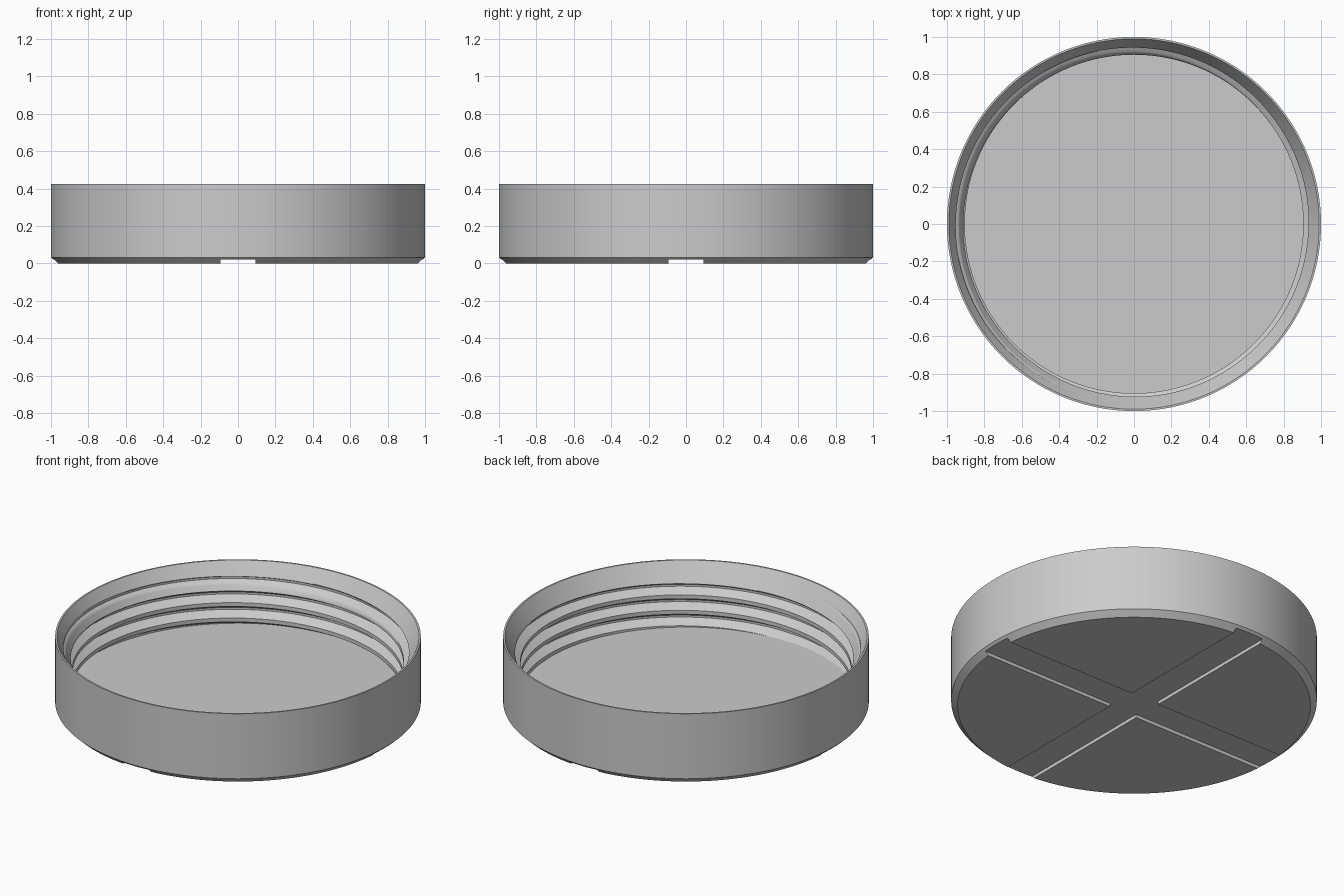
import bpy
import bmesh
from math import cos, sin, tan, pi, radians

cube = bpy.data.objects.get("Cube")
if cube:
    bpy.data.objects.remove(cube, do_unlink=True)

SEGS, STEPS = 192, 16               # segments per turn, steps per thread pitch
TOP, FLOOR = 0.425, 0.06
PITCH, START = 0.093, 0.059
CREST, ROOT, LIP = 0.905, 0.955, 0.99

grey = bpy.data.materials.new("plain_grey")
grey.use_nodes = True
grey.diffuse_color = (0.6, 0.6, 0.6, 1)
grey.node_tree.nodes["Principled BSDF"].inputs["Base Color"].default_value = (0.6, 0.6, 0.6, 1)


def inner_radius(i, z):
    """Threaded wall, opened out by the conical mouth."""
    t = ((z - START) / PITCH - i / SEGS) % 1
    if t < 0.25:
        bite = 0
    elif t < 0.5625:
        bite = (t - 0.25) / 0.3125
    elif t < 0.6875:
        bite = 1
    else:
        bite = (1 - t) / 0.3125
    cone = LIP - tan(radians(30)) * (TOP - z)
    return max(CREST + (ROOT - CREST) * bite, cone)


bm = bmesh.new()


def point(i, r, z):
    a = 2 * pi * i / SEGS
    return bm.verts.new((r * cos(a), r * sin(a), z))


# Threaded inner wall: a helical strip clipped at the floor and the rim
wall = {}


def wall_vert(s, j):
    z = START + PITCH * (s * STEPS + j * SEGS) / (SEGS * STEPS)
    z = min(max(z, FLOOR), TOP)
    key = (s % SEGS, round(z, 6))
    if key not in wall:
        wall[key] = point(key[0], inner_radius(key[0], z), z)
    return wall[key]


for s in range(-2 * SEGS, 5 * SEGS):
    for j in range(STEPS):
        quad = [wall_vert(s, j), wall_vert(s + 1, j),
                wall_vert(s + 1, j + 1), wall_vert(s, j + 1)]
        corners = list(dict.fromkeys(quad))
        if len(corners) > 2:
            bm.faces.new(corners)

# Inside floor
bm.faces.new([wall[(i, FLOOR)] for i in range(SEGS)])

# Rim, outer wall, chamfer and underside
rings = [[wall[(i, TOP)] for i in range(SEGS)]]
for r, z in ((1, TOP), (1, 0.033), (0.965, 0)):
    rings.append([point(i, r, z) for i in range(SEGS)])
for a, b in zip(rings, rings[1:]):
    for i in range(SEGS):
        k = (i + 1) % SEGS
        bm.faces.new((a[i], a[k], b[k], b[i]))
bm.faces.new(rings[-1])
loose = [v for v in bm.verts if not v.link_faces]
bmesh.ops.delete(bm, geom=loose, context='VERTS')
bmesh.ops.recalc_face_normals(bm, faces=bm.faces)

mesh = bpy.data.meshes.new("threaded_lid")
bm.to_mesh(mesh)
bm.free()
mesh.materials.append(grey)
lid = bpy.data.objects.new("threaded_lid", mesh)
bpy.context.collection.objects.link(lid)

# Crossed slots cut across the underside
cutters = []
for name, size in (("slot_cutter_x", (2.4, 0.188, 0.2)), ("slot_cutter_y", (0.188, 2.4, 0.2))):
    bpy.ops.mesh.primitive_cube_add(size=1, location=(0, 0, 0.02 - 0.1))
    cutter = bpy.context.object
    cutter.name = name
    cutter.scale = size
    cutter.hide_render = True
    cutter.data.materials.append(grey)
    cutters.append(cutter)
bpy.context.view_layer.update()

bpy.ops.object.select_all(action='DESELECT')
lid.select_set(True)
bpy.context.view_layer.objects.active = lid
for cutter in cutters:
    mod = lid.modifiers.new("slot", 'BOOLEAN')
    mod.operation = 'DIFFERENCE'
    mod.solver = 'EXACT'
    mod.object = cutter
    bpy.ops.object.modifier_apply(modifier=mod.name)
for cutter in cutters:
    bpy.data.objects.remove(cutter, do_unlink=True)

bpy.ops.object.shade_smooth_by_angle(angle=radians(30))
